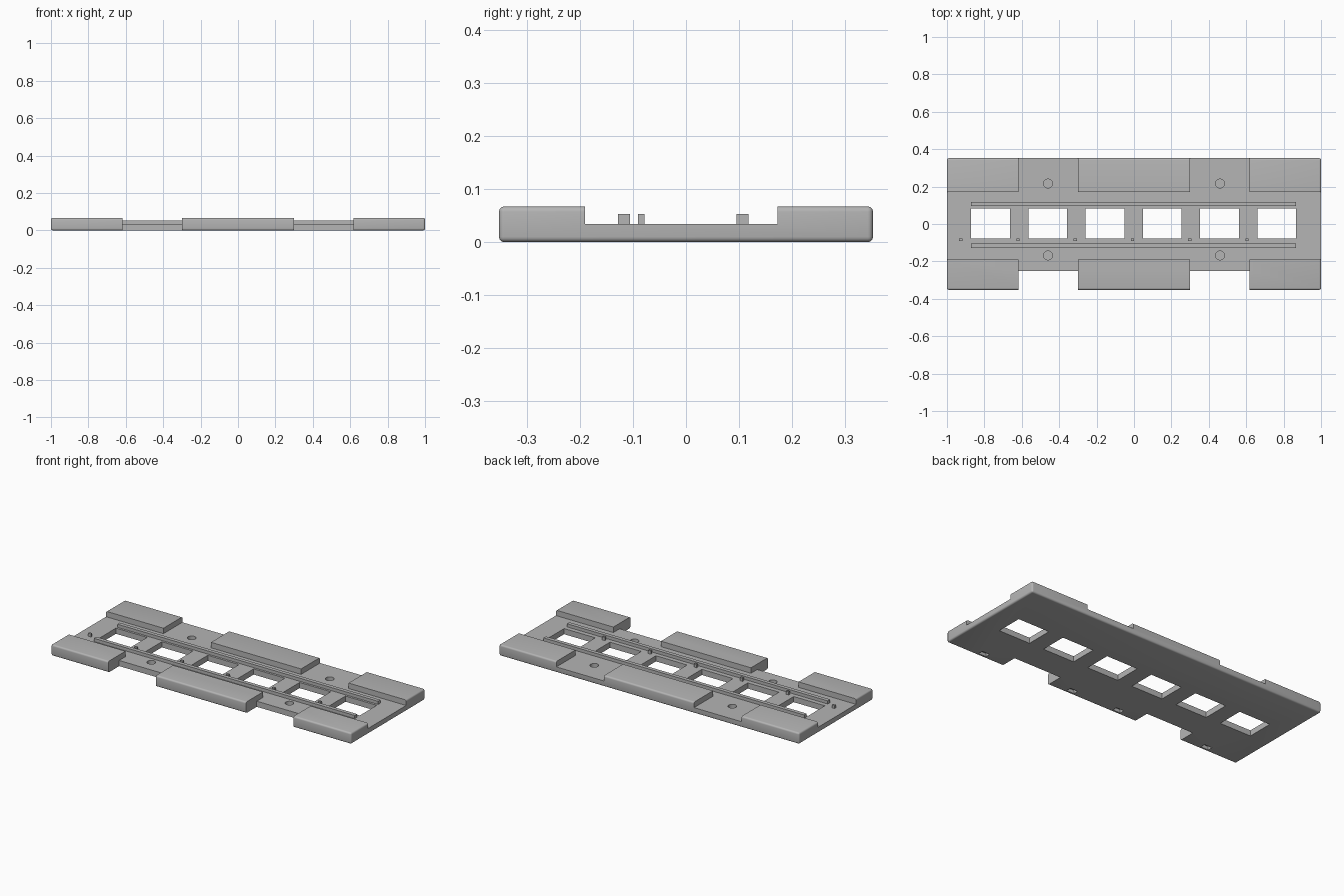
import bpy
import bmesh
from mathutils import Matrix, Vector

if "Cube" in bpy.data.objects:
    bpy.data.objects.remove(bpy.data.objects["Cube"])

HX, HY, TOP, FLOOR, RAIL = 1.0, 0.352, 0.067, 0.034, 0.053
PITCH = 0.306

gray = bpy.data.materials.new("plain_gray")
gray.use_nodes = True
color = (0.46, 0.46, 0.46, 1)
gray.diffuse_color = color
gray.node_tree.nodes["Principled BSDF"].inputs["Base Color"].default_value = color


def finish(name, bm):
    mesh = bpy.data.meshes.new(name)
    bm.to_mesh(mesh)
    bm.free()
    mesh.materials.append(gray)
    obj = bpy.data.objects.new(name, mesh)
    bpy.context.collection.objects.link(obj)
    return obj


def add_box(bm, x0, x1, y0, y1, z0, z1):
    lo, hi = Vector((x0, y0, z0)), Vector((x1, y1, z1))
    mat = Matrix.Translation((lo + hi) / 2) @ Matrix.Diagonal((*(hi - lo), 1))
    bmesh.ops.create_cube(bm, size=1, matrix=mat)


def boxes(name, limits):
    bm = bmesh.new()
    for limit in limits:
        add_box(bm, *limit)
    return finish(name, bm)


def cut(target, cutter):
    cutter.hide_render = True
    mod = target.modifiers.new("cut", 'BOOLEAN')
    mod.operation = 'DIFFERENCE'
    mod.solver = 'EXACT'
    mod.object = cutter
    bpy.context.view_layer.objects.active = target
    bpy.ops.object.modifier_apply(modifier=mod.name)
    bpy.data.objects.remove(cutter)


# Rounded slab that the whole base is carved from
bm = bmesh.new()
add_box(bm, -HX, HX, -HY, HY, 0, TOP)
bmesh.ops.bevel(bm, geom=bm.edges[:], offset=0.01, segments=4,
                profile=0.5, affect='EDGES')
base = finish("base_plate", bm)

# Long central channel, then the gaps between the raised pads
cut(base, boxes("channel_cutter", [(-1.1, 1.1, -0.19, 0.172, FLOOR, 0.2)]))
gaps = [(-0.617, -0.3), (0.3, 0.617)]
cut(base, boxes("gap_cutter", [(a, b, -0.5, 0.5, FLOOR, 0.2) for a, b in gaps]))

# Front notches through the full thickness
cut(base, boxes("notch_cutter", [(a, b, -0.5, -0.25, -0.1, 0.2) for a, b in gaps]))

# Row of rectangular windows
starts = [-0.871 + i * PITCH for i in range(6)]
cut(base, boxes("window_cutter",
                [(x, x + 0.208, -0.078, 0.082, -0.1, 0.2) for x in starts]))

# Blind round holes
bm = bmesh.new()
for x in (-0.46, 0.46):
    for y in (-0.168, 0.216):
        bmesh.ops.create_cone(bm, cap_ends=True, segments=32, radius1=0.024,
                              radius2=0.024, depth=0.1,
                              matrix=Matrix.Translation((x, y, 0.06)))
cut(base, finish("hole_cutter", bm))

# Small pockets under the front pads
cut(base, boxes("pocket_cutter", [(x - 0.025, x + 0.025, -0.335, -0.305, -0.1, 0.02)
                                  for x in (-0.77, -0.16, 0.16, 0.77)]))

# Twin rails beside the windows
boxes("front_rail", [(-0.871, 0.867, -0.128, -0.105, FLOOR - 0.004, RAIL)])
boxes("back_rail", [(-0.871, 0.867, 0.095, 0.118, FLOOR - 0.004, RAIL)])

# Little locating pegs, one left of each window
bm = bmesh.new()
for x in starts:
    px = x - 0.055
    add_box(bm, px - 0.009, px + 0.009, -0.09, -0.078, FLOOR - 0.004, RAIL)
finish("locating_pegs", bm)

# Smooth the rounded edges and hole walls, keep corners crisp
bpy.ops.object.select_all(action='DESELECT')
base.select_set(True)
bpy.context.view_layer.objects.active = base
bpy.ops.object.shade_smooth_by_angle(angle=0.6)
